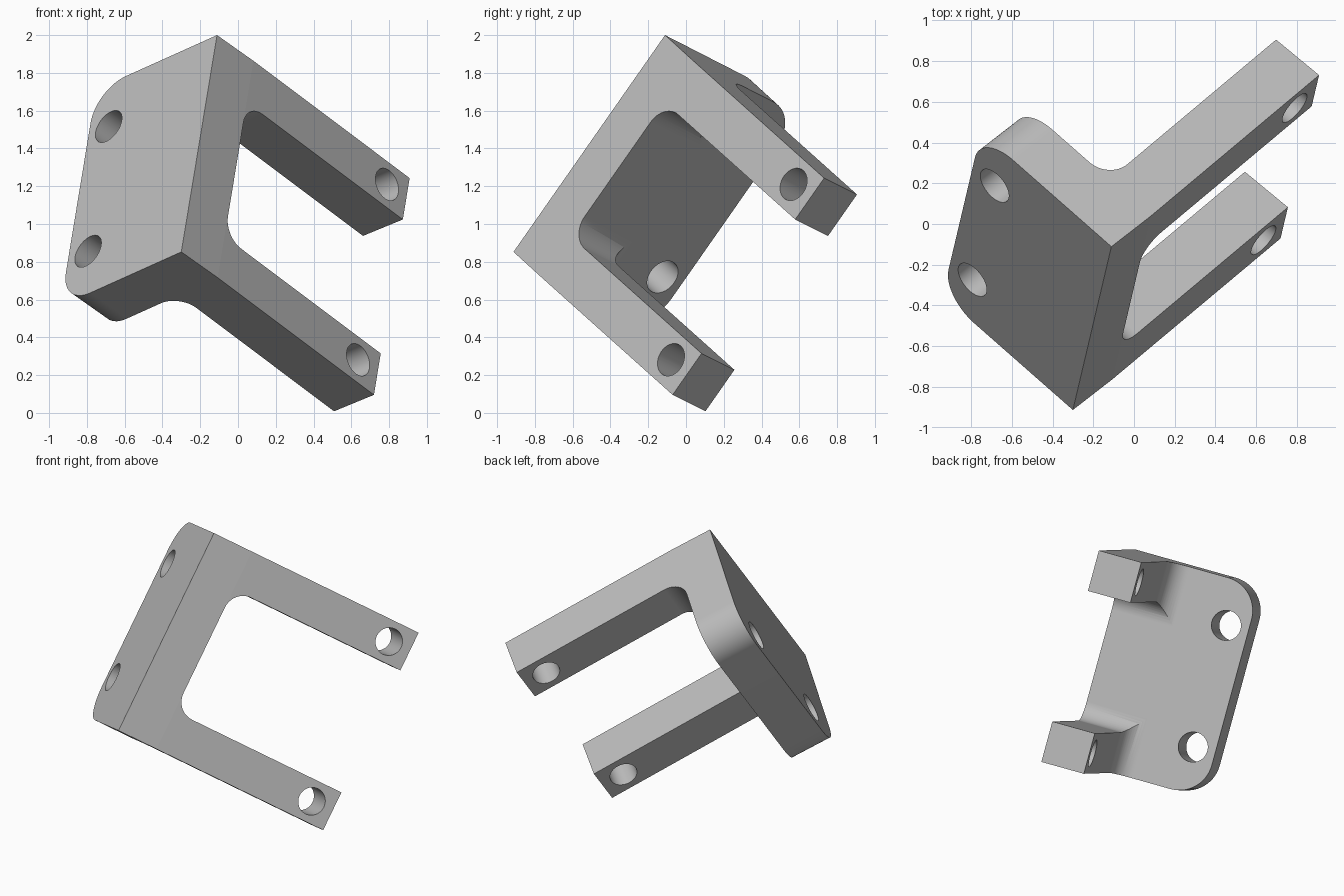
import bpy, bmesh, math
from mathutils import Vector, Matrix

if "Cube" in bpy.data.objects:
    bpy.data.objects.remove(bpy.data.objects["Cube"], do_unlink=True)

# Dimensions
HEIGHT, THICK, PLATE = 1.413, 0.28, 0.90
ARM_LEN, ARM_THICK, ARM_H = 1.244, 0.287, 0.27
FILLET, CORNER = 0.13, 0.22
BEND = math.radians(2)

# Tilted frame: u along the corner, v along the plate, w up the shared edge
arm_dir = Vector((0.6645, 0.5566, -0.4986)).normalized()
w_dir = Vector((0.131, 0.5655, 0.8146))
w_dir = (w_dir - arm_dir * w_dir.dot(arm_dir)).normalized()
u_dir = Matrix.Rotation(-BEND, 3, w_dir) @ arm_dir
v_dir = w_dir.cross(u_dir)
frame = Matrix((u_dir, v_dir, w_dir)).transposed().to_4x4()
frame.translation = (-0.111, -0.111, 2.0)


def rounded(corners, steps=12):
    """Outline from (u, v, radius) corners, with arcs where radius > 0."""
    out = []
    for i, (x, y, r) in enumerate(corners):
        p = Vector((x, y))
        if r == 0:
            out.append(p)
            continue
        a = (Vector(corners[i - 1][:2]) - p).normalized()
        b = (Vector(corners[(i + 1) % len(corners)][:2]) - p).normalized()
        half = a.angle(b) / 2
        centre = p + (a + b).normalized() * (r / math.sin(half))
        start = p + a * (r / math.tan(half)) - centre
        end = p + b * (r / math.tan(half)) - centre
        sweep = math.pi - 2 * half
        for k in range(steps + 1):
            t = k / steps
            out.append(centre + (start * math.sin((1 - t) * sweep)
                                 + end * math.sin(t * sweep)) / math.sin(sweep))
    return out


def prism(name, outline, place, lo, hi):
    """Extrude a 2D outline; place(a, b, depth) gives the (u, v, w) point."""
    bm = bmesh.new()
    base = [bm.verts.new(place(p.x, p.y, lo)) for p in outline]
    top = [bm.verts.new(place(p.x, p.y, hi)) for p in outline]
    bm.faces.new(base)
    bm.faces.new(top)
    for i in range(len(base)):
        j = (i + 1) % len(base)
        bm.faces.new((base[i], base[j], top[j], top[i]))
    bmesh.ops.recalc_face_normals(bm, faces=bm.faces)
    mesh = bpy.data.meshes.new(name)
    bm.to_mesh(mesh)
    bm.free()
    obj = bpy.data.objects.new(name, mesh)
    bpy.context.collection.objects.link(obj)
    return obj


def circle(x, y, r, n=48):
    return [Vector((x + r * math.cos(math.tau * i / n),
                    y + r * math.sin(math.tau * i / n))) for i in range(n)]


# L-shaped body: plate, corner and slightly bent arm side
c, s = math.cos(BEND), math.sin(BEND)


def on_arm(along, across):
    return (THICK + along * c - across * s, along * s + across * c)


inner_v = ARM_THICK / c
body = prism("bracket_body", rounded([
    (0, 0, 0), (THICK, 0, 0),
    (*on_arm(ARM_LEN, 0), 0), (*on_arm(ARM_LEN, ARM_THICK), 0),
    (THICK, inner_v, FILLET), (THICK, PLATE, 0), (0, PLATE, 0)]),
    lambda a, b, d: (a, b, d), -HEIGHT, 0)

# Round the two free corners of the plate
bm = bmesh.new()
bm.from_mesh(body.data)
free = [e for e in bm.edges if all(abs(v.co.y - PLATE) < 1e-4 for v in e.verts)
        and abs(e.verts[0].co.z - e.verts[1].co.z) < 1e-4]
bmesh.ops.bevel(bm, geom=free, offset=CORNER, segments=14, profile=0.5,
                affect='EDGES')
bm.to_mesh(body.data)
bm.free()

# Cutters: gap between the arms, plate holes and arm holes
gap_u = THICK + 0.0005
cutters = [prism("gap_cutter", rounded([
    (gap_u, -ARM_H, FILLET), (gap_u, ARM_H - HEIGHT, FILLET),
    (2, ARM_H - HEIGHT, 0), (2, -ARM_H, 0)]),
    lambda a, b, d: (a, d, b), -0.3, 0.6)]
for w in (-0.3, 0.3 - HEIGHT):
    cutters.append(prism("plate_hole_cutter", circle(0.75, w, 0.097),
                         lambda a, b, d: (d, a, b), -0.2, 0.6))
for w in (-ARM_H / 2, ARM_H / 2 - HEIGHT):
    cutters.append(prism("arm_hole_cutter", circle(ARM_LEN - 0.153, w, 0.09),
                         lambda a, b, d: (*on_arm(a, d), b), -0.2, 0.6))

bpy.context.view_layer.objects.active = body
for cutter in cutters:
    cutter.hide_render = True
    mod = body.modifiers.new("cut", 'BOOLEAN')
    mod.operation = 'DIFFERENCE'
    mod.solver = 'EXACT'
    mod.object = cutter
    bpy.ops.object.modifier_apply(modifier=mod.name)
    bpy.data.objects.remove(cutter, do_unlink=True)

# Place in the tilted frame and colour
body.data.transform(frame)
grey = bpy.data.materials.new("plain_grey")
grey.use_nodes = True
grey.diffuse_color = (0.5, 0.5, 0.5, 1)
grey.node_tree.nodes["Principled BSDF"].inputs["Base Color"].default_value = (0.5, 0.5, 0.5, 1)
body.data.materials.clear()
body.data.materials.append(grey)

# Smooth the rounds, keep hard edges and the shallow bend line crisp
bpy.ops.object.select_all(action='DESELECT')
body.select_set(True)
bpy.ops.object.shade_smooth_by_angle(angle=math.radians(30))
bm = bmesh.new()
bm.from_mesh(body.data)
for e in bm.edges:
    if len(e.link_faces) == 2 and 1 < math.degrees(e.calc_face_angle(0)) < 3:
        e.smooth = False
bm.to_mesh(body.data)
bm.free()
weighted = body.modifiers.new("weighted_normals", 'WEIGHTED_NORMAL')
weighted.keep_sharp = True
